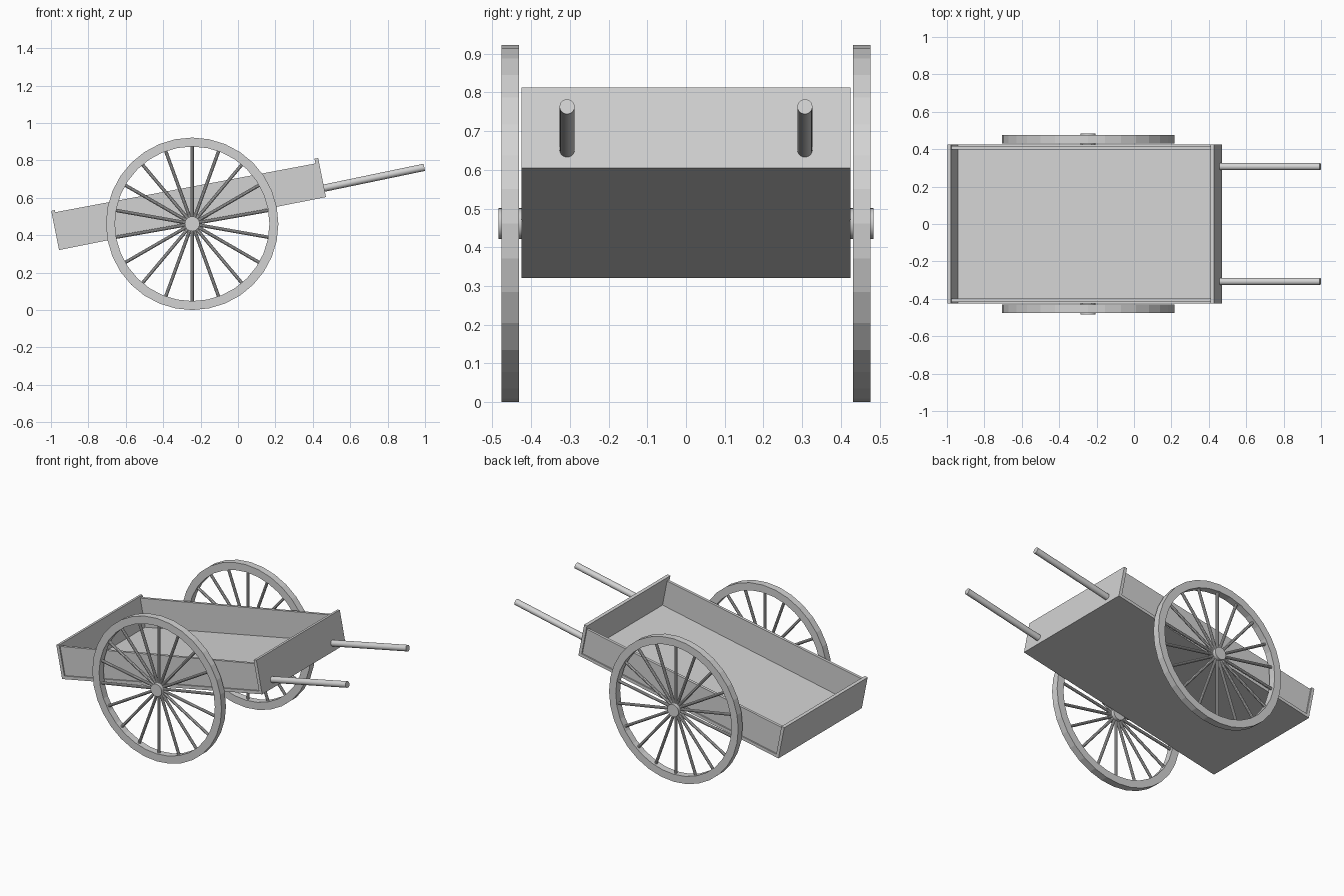
import bpy, bmesh, math
from mathutils import Matrix, Vector

if "Cube" in bpy.data.objects:
    bpy.data.objects.remove(bpy.data.objects["Cube"])

grey = bpy.data.materials.new("plain_grey")
grey.diffuse_color = (0.65, 0.65, 0.65, 1)
grey.use_nodes = True
grey.node_tree.nodes["Principled BSDF"].inputs["Base Color"].default_value = grey.diffuse_color

TILT = math.atan2(0.283, 1.427)
ORIGIN = Vector((-0.957, 0, 0.321))      # lower rear corner of the bed
LENGTH, HEIGHT, T = 1.455, 0.213, 0.02
BED = Matrix.Translation(ORIGIN) @ Matrix.Rotation(-TILT, 4, 'Y')


def finish(bm, name, matrix=Matrix()):
    bmesh.ops.recalc_face_normals(bm, faces=bm.faces)
    me = bpy.data.meshes.new(name)
    bm.to_mesh(me)
    bm.free()
    me.materials.append(grey)
    ob = bpy.data.objects.new(name, me)
    ob.matrix_world = matrix
    bpy.context.collection.objects.link(ob)
    return ob


def board(name, profile, y0, y1):
    """Extrude an (along, up) outline across y, in tilted bed space."""
    bm = bmesh.new()
    f = bm.faces.new([bm.verts.new((u, y0, v)) for u, v in profile])
    ext = bmesh.ops.extrude_face_region(bm, geom=[f])
    bmesh.ops.translate(bm, vec=(0, y1 - y0, 0),
                        verts=[g for g in ext['geom'] if isinstance(g, bmesh.types.BMVert)])
    return finish(bm, name, BED)


def rect(u0, u1, v0, v1):
    return [(u0, v0), (u1, v0), (u1, v1), (u0, v1)]


def add_rod(bm, a, b, r, sides):
    a, b = Vector(a), Vector(b)
    d = b - a
    m = Matrix.Translation((a + b) / 2) @ d.to_track_quat('Z', 'Y').to_matrix().to_4x4()
    bmesh.ops.create_cone(bm, cap_ends=True, segments=sides, radius1=r, radius2=r,
                          depth=d.length, matrix=m)


def smooth(ob):
    bpy.ops.object.select_all(action='DESELECT')
    ob.select_set(True)
    bpy.context.view_layer.objects.active = ob
    bpy.ops.object.shade_smooth_by_angle(angle=math.radians(30))


# Bed: floor, two end boards and two slightly inset side boards
board("floor", rect(T, LENGTH - T, 0, T), -0.425, 0.425)
board("rear_board", rect(0, T, 0, HEIGHT), -0.425, 0.425)
board("front_board", rect(LENGTH - T, LENGTH, 0, HEIGHT), -0.425, 0.425)
side = [(T, T), (LENGTH - T, T), (LENGTH - T, 0.187), (T, 0.202)]

# Wheels
CX, CZ, R_OUT, R_IN = -0.245, 0.461, 0.461, 0.413
SEGS, SPOKES = 32, 18


def rim(name, y0, y1):
    bm = bmesh.new()
    rings = []
    for i in range(SEGS):
        a = 2 * math.pi * i / SEGS
        rings.append([bm.verts.new((CX + r * math.sin(a), y, CZ + r * math.cos(a)))
                      for r, y in ((R_OUT, y0), (R_OUT, y1), (R_IN, y1), (R_IN, y0))])
    for i in range(SEGS):
        p, q = rings[i], rings[(i + 1) % SEGS]
        for k in range(4):
            n = (k + 1) % 4
            bm.faces.new((p[k], p[n], q[n], q[k]))
    return finish(bm, name)


for s, label in ((-1, "near"), (1, "far")):
    board(f"side_board_{label}", side, s * 0.399, s * 0.417)

    rim(f"wheel_rim_{label}", s * 0.431, s * 0.476)

    bm = bmesh.new()
    for i in range(SPOKES):
        a = 2 * math.pi * i / SPOKES
        d = Vector((math.sin(a), 0, math.cos(a)))
        c = Vector((CX, s * 0.4535, CZ))
        add_rod(bm, c + d * 0.02, c + d * (R_IN + 0.01), 0.009, 10)
    smooth(finish(bm, f"spokes_{label}"))

    bm = bmesh.new()
    add_rod(bm, (CX, s * 0.424, CZ), (CX, s * 0.484, CZ), 0.04, 24)
    smooth(finish(bm, f"hub_{label}"))

    # Pull handle
    bm = bmesh.new()
    add_rod(bm, (0.447, s * 0.307, 0.649), (0.996, s * 0.307, 0.763), 0.0195, 24)
    smooth(finish(bm, f"handle_{label}"))
